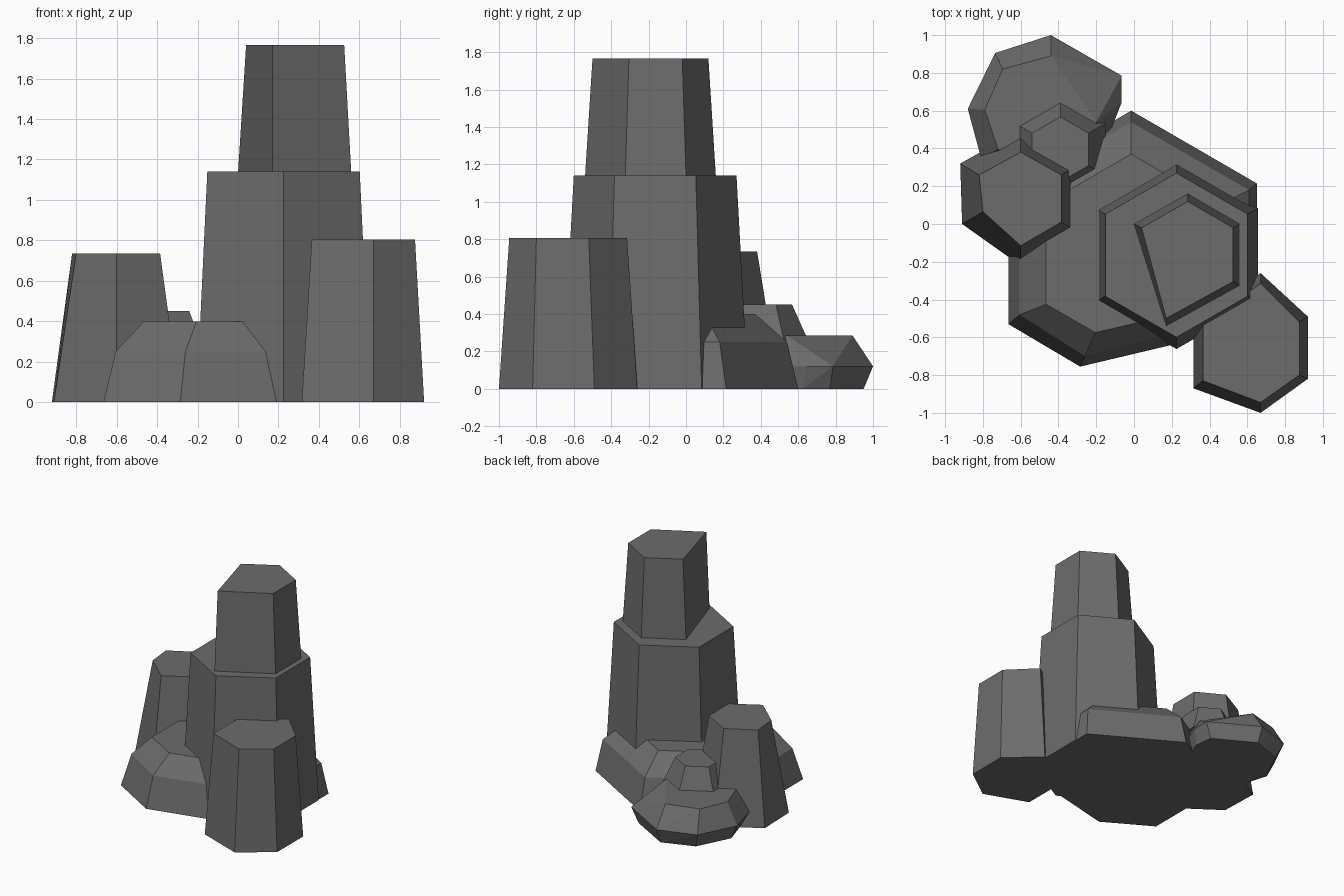
import bpy, bmesh, math

stone = bpy.data.materials.new("dark grey stone")
stone.diffuse_color = (0.15, 0.15, 0.15, 1)


def finish(name, bm):
    bmesh.ops.recalc_face_normals(bm, faces=bm.faces[:])
    me = bpy.data.meshes.new(name)
    bm.to_mesh(me)
    bm.free()
    me.materials.append(stone)
    ob = bpy.data.objects.new(name, me)
    bpy.context.collection.objects.link(ob)
    return ob


def loft(name, *levels):
    """Flat-faced column through (z, outline) levels, capped at both ends."""
    bm = bmesh.new()
    rings = [[bm.verts.new((x, y, z)) for x, y in pts] for z, pts in levels]
    n = len(rings[0])
    for a, b in zip(rings, rings[1:]):
        for i in range(n):
            j = (i + 1) % n
            bm.faces.new((a[i], a[j], b[j], b[i]))
    bm.faces.new(rings[0])
    bm.faces.new(rings[-1])
    return finish(name, bm)


def hull(name, *levels):
    """Faceted convex rock around (z, outline) levels."""
    bm = bmesh.new()
    for z, pts in levels:
        for x, y in pts:
            bm.verts.new((x, y, z))
    bmesh.ops.convex_hull(bm, input=bm.verts[:])
    bmesh.ops.dissolve_limit(bm, angle_limit=math.radians(2),
                             verts=bm.verts[:], edges=bm.edges[:])
    return finish(name, bm)


def hexagon(cx, cy, r):
    return [(cx + r * math.sin(k * math.pi / 3), cy + r * math.cos(k * math.pi / 3))
            for k in range(6)]


# main tower, two tiers
loft("tower_lower", (0, hexagon(0.225, -0.165, 0.497)), (1.14, hexagon(0.225, -0.165, 0.435)))
loft("tower_upper",
     (1.13, [(0.0, 0.0), (0.285, 0.16), (0.56, 0.0), (0.56, -0.325), (0.17, -0.54)]),
     (1.765, [(0.04, -0.02), (0.285, 0.12), (0.525, -0.02), (0.525, -0.305), (0.17, -0.50)]))

# front right column
loft("right_column",
     (0, [(0.67, -0.26), (0.92, -0.49), (0.92, -0.82), (0.67, -1.0), (0.315, -0.87), (0.315, -0.49)]),
     (0.805, [(0.67, -0.315), (0.875, -0.52), (0.875, -0.80), (0.67, -0.945), (0.365, -0.83), (0.365, -0.53)]))

# left column
loft("left_column",
     (0, [(-0.92, 0.32), (-0.60, 0.50), (-0.285, 0.32), (-0.285, -0.05), (-0.60, -0.22), (-0.91, 0.0)]),
     (0.735, [(-0.82, 0.26), (-0.60, 0.38), (-0.385, 0.26), (-0.385, 0.01), (-0.60, -0.115), (-0.80, 0.065)]))

# bevelled mound under the tower
loft("mound",
     (0, [(-0.665, -0.53), (-0.285, -0.755), (0.20, -0.64), (0.65, -0.40), (0.65, 0.215), (-0.015, 0.60), (-0.665, 0.22)]),
     (0.25, [(-0.605, -0.48), (-0.26, -0.70), (0.165, -0.59), (0.61, -0.36), (0.61, 0.18), (-0.015, 0.54), (-0.605, 0.19)]),
     (0.40, [(-0.465, -0.425), (-0.205, -0.575), (0.03, -0.52), (0.45, -0.27), (0.45, 0.10), (-0.015, 0.37), (-0.465, 0.11)]))

# low boulder at the back left
hull("back_boulder",
     (0, [(-0.44, 0.95), (-0.69, 0.86), (-0.82, 0.60), (-0.75, 0.37), (-0.48, 0.25), (-0.23, 0.34), (-0.10, 0.62), (-0.12, 0.77)]),
     (0.12, [(-0.44, 1.0), (-0.735, 0.905), (-0.88, 0.61), (-0.81, 0.35), (-0.48, 0.20), (-0.20, 0.30), (-0.065, 0.645), (-0.065, 0.785)]),
     (0.285, [(-0.44, 0.89), (-0.695, 0.82), (-0.79, 0.605), (-0.72, 0.395), (-0.45, 0.29), (-0.24, 0.39), (-0.20, 0.54)]))

# small stone on the boulder
loft("small_stone", (0.22, hexagon(-0.39, 0.395, 0.275)), (0.45, hexagon(-0.39, 0.395, 0.172)))
